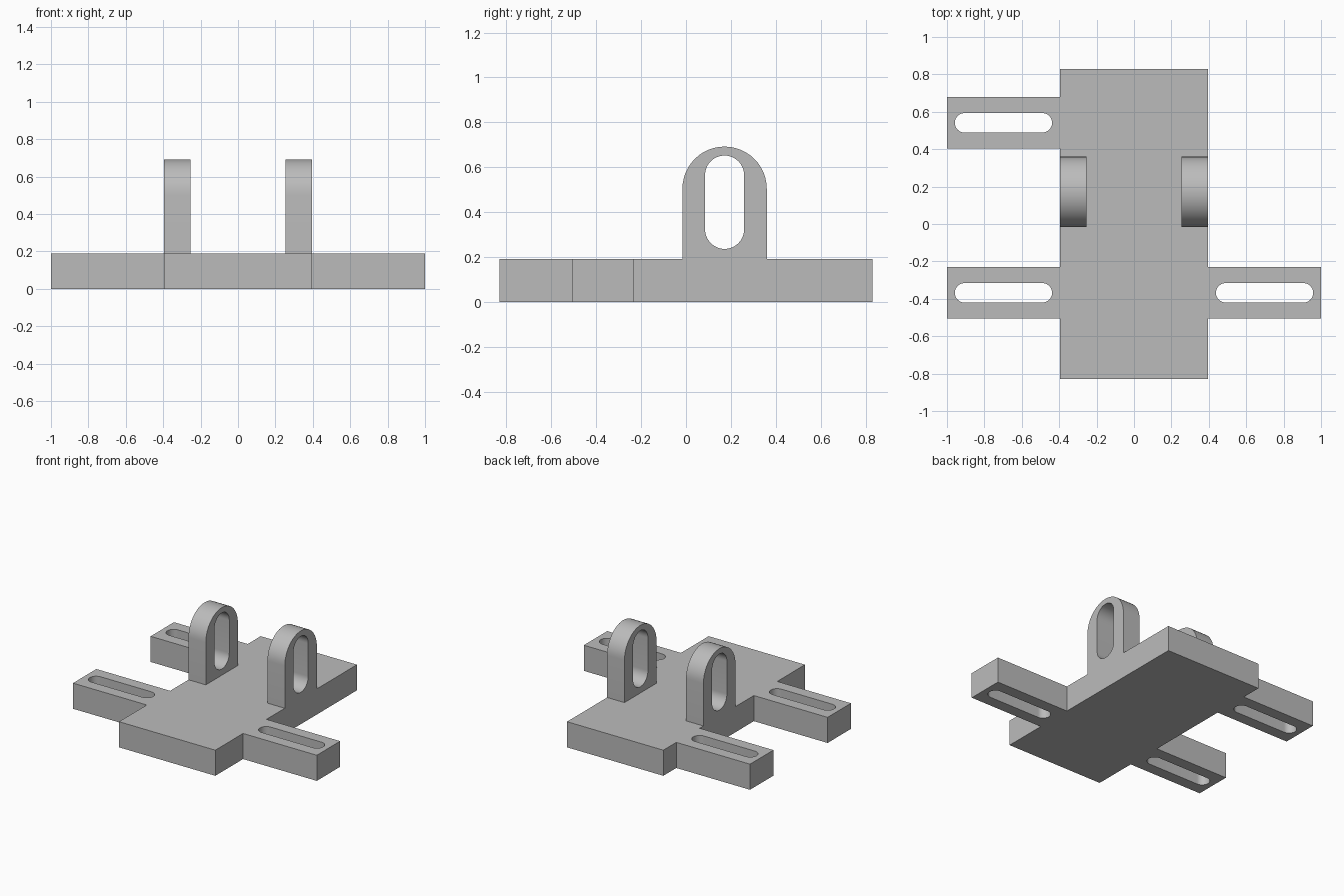
import bpy
import bmesh
from math import pi, sin, cos

if "Cube" in bpy.data.objects:
    bpy.data.objects.remove(bpy.data.objects["Cube"], do_unlink=True)

grey = bpy.data.materials.new("plain grey")
grey.use_nodes = True
grey.diffuse_color = (0.5, 0.5, 0.5, 1)
grey.node_tree.nodes["Principled BSDF"].inputs["Base Color"].default_value = (0.5, 0.5, 0.5, 1)

PLATE_TOP = 0.19
BODY_X, BODY_Y = 0.395, 0.83
ARM_HALF = 0.137
FRONT_ARM_Y, BACK_ARM_Y = -0.368, 0.541


def arc(cx, cy, r, start, steps=24):
    """Half circle, counter-clockwise from the start angle."""
    return [(cx + r * cos(start + pi * i / steps), cy + r * sin(start + pi * i / steps))
            for i in range(steps + 1)]


def slot(cx, cy, half_length, r, upright=False):
    """Closed outline of a rounded slot."""
    d = half_length - r
    if upright:
        return arc(cx, cy + d, r, 0) + arc(cx, cy - d, r, pi)
    return arc(cx + d, cy, r, -pi / 2) + arc(cx - d, cy, r, pi / 2)


def extruded(name, loops, thickness, location, rotation=(0, 0, 0)):
    """Solid from an outline with holes, extruded evenly about its plane."""
    curve = bpy.data.curves.new(name, "CURVE")
    curve.dimensions = "2D"
    curve.fill_mode = "BOTH"
    curve.extrude = thickness / 2
    for loop in loops:
        spline = curve.splines.new("POLY")
        spline.points.add(len(loop) - 1)
        for point, (x, y) in zip(spline.points, loop):
            point.co = (x, y, 0, 1)
        spline.use_cyclic_u = True
    helper = bpy.data.objects.new(name + "_profile", curve)
    bpy.context.collection.objects.link(helper)
    graph = bpy.context.evaluated_depsgraph_get()
    mesh = bpy.data.meshes.new_from_object(helper.evaluated_get(graph))
    bpy.data.objects.remove(helper, do_unlink=True)
    bpy.data.curves.remove(curve)

    bm = bmesh.new()
    bm.from_mesh(mesh)
    bmesh.ops.remove_doubles(bm, verts=bm.verts, dist=0.0001)
    bmesh.ops.recalc_face_normals(bm, faces=bm.faces)
    bm.to_mesh(mesh)
    bm.free()
    mesh.name = name
    mesh.materials.clear()
    mesh.materials.append(grey)

    obj = bpy.data.objects.new(name, mesh)
    obj.location, obj.rotation_euler = location, rotation
    bpy.context.collection.objects.link(obj)
    bpy.ops.object.select_all(action="DESELECT")
    obj.select_set(True)
    bpy.context.view_layer.objects.active = obj
    bpy.ops.object.shade_smooth_by_angle(angle=pi / 6)
    return obj


def arm(side, y):
    """Outline points of one arm, counter-clockwise around the plate."""
    low, high = y - ARM_HALF, y + ARM_HALF
    pts = [(BODY_X, low), (1, low), (1, high), (BODY_X, high)]
    return pts if side > 0 else [(-x, py) for x, py in reversed(pts)]


# Base plate with two arms on the right and one on the left, all slotted
outline = ([(-BODY_X, -BODY_Y), (BODY_X, -BODY_Y)] + arm(1, FRONT_ARM_Y)
           + [(BODY_X, BODY_Y), (-BODY_X, BODY_Y)]
           + arm(-1, BACK_ARM_Y) + arm(-1, FRONT_ARM_Y))
arm_slots = [slot(side * 0.698, y, 0.26, 0.052)
             for side, y in ((1, FRONT_ARM_Y), (-1, FRONT_ARM_Y), (-1, BACK_ARM_Y))]
extruded("base_plate", [outline] + arm_slots, PLATE_TOP, (0, 0, PLATE_TOP / 2))

# Upright lugs, flush with the sides of the plate
LUG_Y, LUG_R, LUG_TOP, LUG_THICK = 0.172, 0.188, 0.692, 0.142
lug = (arc(LUG_Y, LUG_TOP - LUG_R, LUG_R, 0)
       + [(LUG_Y - LUG_R, PLATE_TOP), (LUG_Y + LUG_R, PLATE_TOP)])
lug_slot = slot(LUG_Y, 0.444, 0.208, 0.087, upright=True)
for name, side in (("left_lug", 1), ("right_lug", -1)):
    extruded(name, [lug, lug_slot], LUG_THICK,
             (side * (BODY_X - LUG_THICK / 2), 0, 0), (pi / 2, 0, pi / 2))
